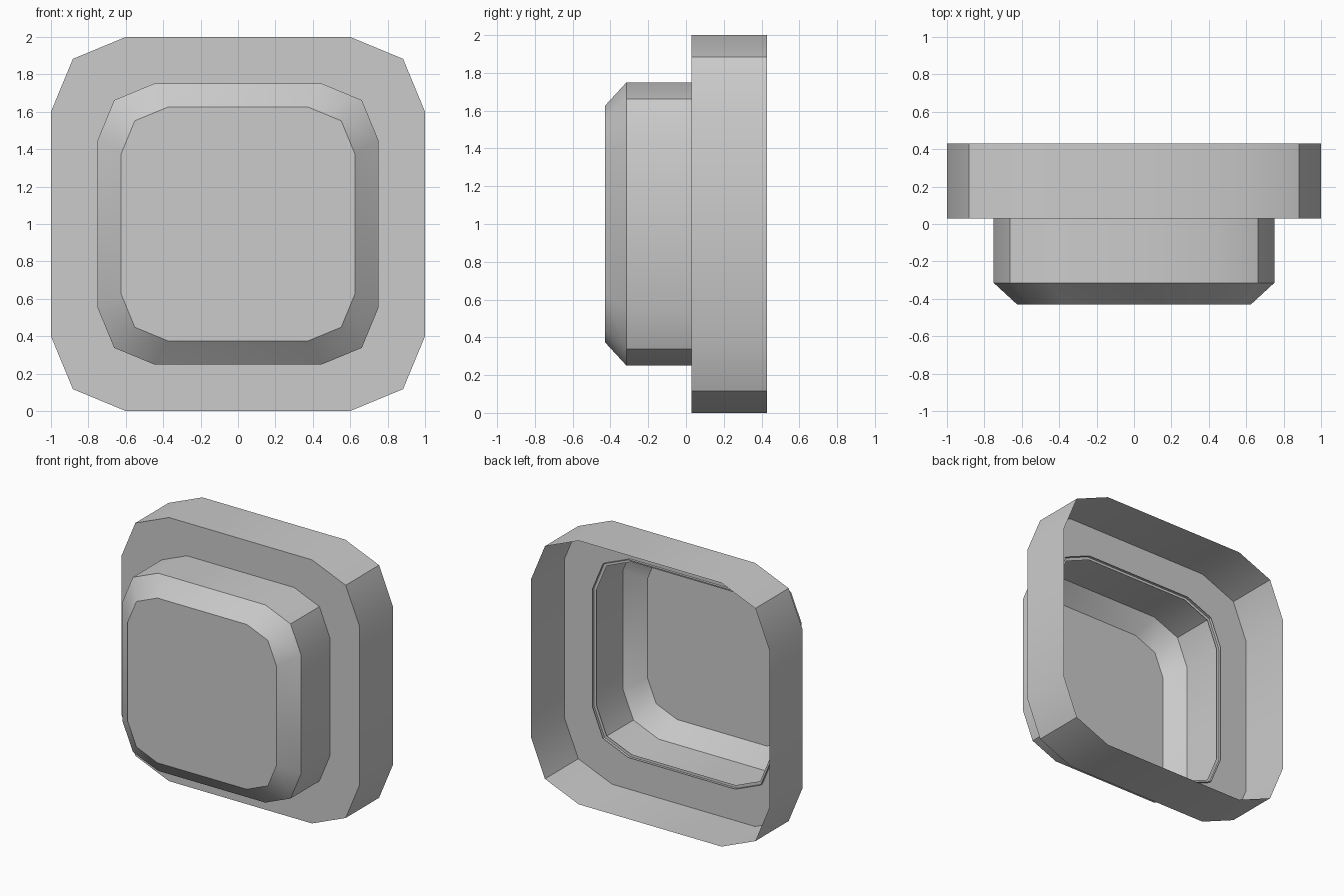
import bpy, bmesh
from math import cos, sin, pi, radians

if "Cube" in bpy.data.objects:
    bpy.data.objects.remove(bpy.data.objects["Cube"])


def rounded_square(scale):
    """Square outline of half-size `scale`, each corner cut in two segments."""
    return [((0.6 * cx + 0.4 * cos(a)) * scale, (0.6 * cz + 0.4 * sin(a)) * scale)
            for q, (cx, cz) in enumerate([(1, 1), (-1, 1), (-1, -1), (1, -1)])
            for a in (q * pi / 2 + k * pi / 4 for k in range(3))]


def shell(name, rings, cap):
    """Open-backed shell lofted through (y, scale) rings from back to front."""
    bm = bmesh.new()
    loops = [[bm.verts.new((x, y, z + 1)) for x, z in rounded_square(s)]
             for y, s in rings]
    for a, b in zip(loops, loops[1:]):
        for i in range(len(a)):
            j = (i + 1) % len(a)
            bm.faces.new((a[i], a[j], b[j], b[i]))
    if cap:
        bm.faces.new(loops[-1])
    mesh = bpy.data.meshes.new(name)
    bm.to_mesh(mesh)
    bm.free()
    obj = bpy.data.objects.new(name, mesh)
    bpy.context.collection.objects.link(obj)
    bpy.ops.object.select_all(action='DESELECT')
    obj.select_set(True)
    bpy.context.view_layer.objects.active = obj
    bpy.ops.object.shade_smooth_by_angle(angle=radians(30))
    return obj


# Outer rim: side wall, then front plate with a hole
shell("outer_frame", [(0.43, 1.0), (0.03, 1.0), (0.03, 0.73)], cap=False)

# Raised front cover: its back edge pokes slightly through the plate
shell("front_cover", [(0.05, 0.75), (-0.315, 0.75), (-0.43, 0.625)], cap=True)
